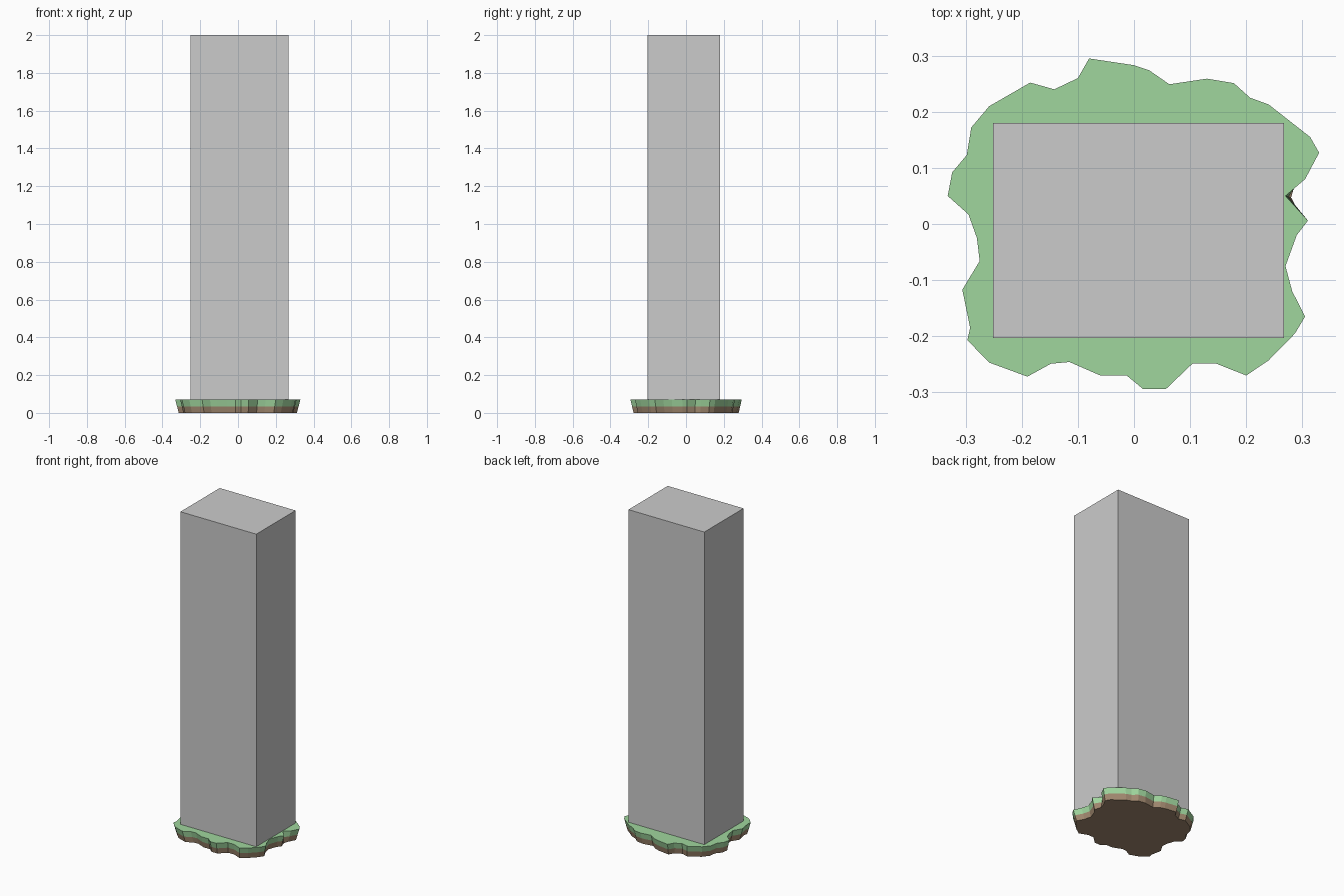
import bpy, bmesh
from mathutils import Vector

if "Cube" in bpy.data.objects:
    bpy.data.objects.remove(bpy.data.objects["Cube"])

# Ragged outline of the turf, seen from above
OUTLINE = [
    (-.08, .295), (0, .283), (.027, .274), (.063, .249), (.13, .259), (.178, .251),
    (.207, .225), (.24, .213), (.314, .155), (.33, .127), (.305, .08), (.27, .05),
    (.31, .006), (.29, -.02), (.27, -.075), (.282, -.12), (.305, -.165), (.287, -.195),
    (.24, -.243), (.2, -.27), (.147, -.249), (.104, -.249), (.057, -.294), (.016, -.294),
    (-.013, -.27), (-.06, -.27), (-.115, -.246), (-.148, -.249), (-.19, -.272),
    (-.258, -.247), (-.297, -.207), (-.292, -.185), (-.306, -.117), (-.275, -.066),
    (-.28, -.025), (-.295, .017), (-.332, .05), (-.324, .092), (-.298, .123),
    (-.29, .172), (-.258, .21), (-.185, .252), (-.142, .24), (-.1, .26)]
NOTCH = 11          # this notch closes up towards the ground
TURF_TOP, TURF_MID = 0.07, 0.035
TAPER = 0.945


def material(name, color):
    mat = bpy.data.materials.new(name)
    mat.diffuse_color = (*color, 1)
    mat.use_nodes = True
    mat.node_tree.nodes["Principled BSDF"].inputs["Base Color"].default_value = mat.diffuse_color
    return mat


def finish(name, bm, mat=None):
    bmesh.ops.recalc_face_normals(bm, faces=bm.faces)
    mesh = bpy.data.meshes.new(name)
    bm.to_mesh(mesh)
    bm.free()
    obj = bpy.data.objects.new(name, mesh)
    bpy.context.collection.objects.link(obj)
    if mat:
        mesh.materials.append(mat)
    return obj


def ring(z):
    """Turf outline at height z, narrowing towards the ground."""
    t = 1 - z / TURF_TOP
    s = 1 + (TAPER - 1) * t
    pts = [Vector((x * s, y * s, z)) for x, y in OUTLINE]
    pts[NOTCH].x = OUTLINE[NOTCH][0] + 0.01 * t
    return pts


def slab(name, z0, z1, mat, cap_bottom, cap_top):
    bm = bmesh.new()
    low = [bm.verts.new(p) for p in ring(z0)]
    high = [bm.verts.new(p) for p in ring(z1)]
    n = len(low)
    for i in range(n):
        j = (i + 1) % n
        bm.faces.new((low[i], low[j], high[j], high[i]))
    if cap_bottom:
        bm.faces.new(low)
    if cap_top:
        bm.faces.new(high)
    return finish(name, bm, mat)


# Soil and grass layers of the base
slab("soil", 0, TURF_MID, material("soil_brown", (.36, .25, .16)), True, True)
slab("grass", TURF_MID, TURF_TOP, material("grass_green", (.35, .67, .34)), False, True)

# Plain stone pillar standing on the grass
bm = bmesh.new()
bmesh.ops.create_cube(bm, size=1)
lo, hi = Vector((-.251, -.203, TURF_TOP)), Vector((.267, .18, 2))
for v in bm.verts:
    v.co = (lo + hi) / 2 + Vector(a * b for a, b in zip(v.co, hi - lo))
finish("pillar", bm)
